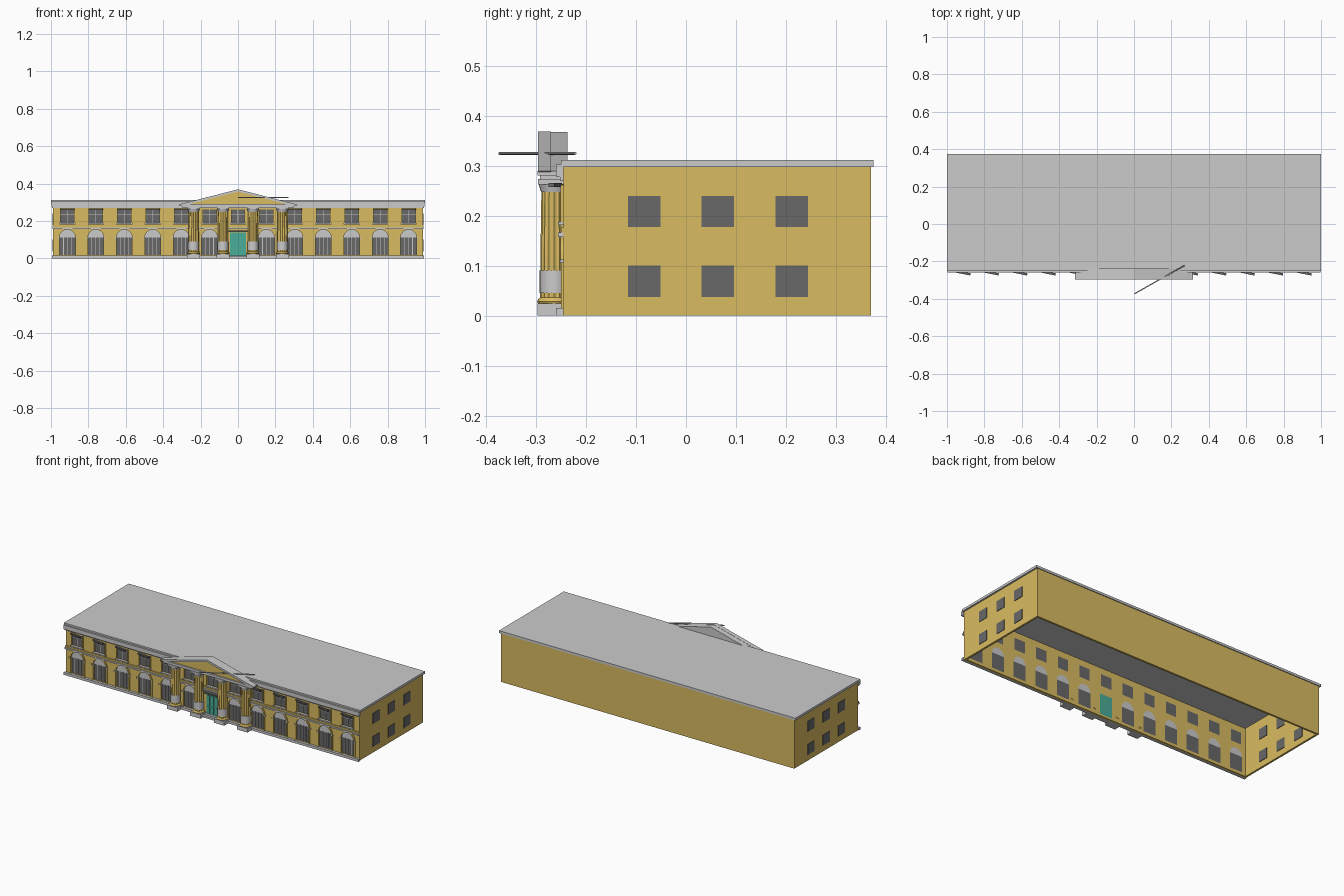
import bpy, bmesh, math
from mathutils import Matrix, Vector

if "Cube" in bpy.data.objects:
    bpy.data.objects.remove(bpy.data.objects["Cube"])


def material(name, rgb):
    m = bpy.data.materials.new(name)
    m.diffuse_color = (*rgb, 1)
    m.use_nodes = True
    m.node_tree.nodes["Principled BSDF"].inputs["Base Color"].default_value = m.diffuse_color
    return m


OCHRE = material("ochre_stucco", (0.70, 0.50, 0.12))
DARK = material("dark_glass", (0.14, 0.14, 0.14))
TEAL = material("teal_paint", (0.07, 0.42, 0.32))


def box(x0, x1, y0, y1, z0, z1):
    return [(x0, z0), (x1, z0), (x1, z1), (x0, z1)], y0, y1


def build(name, solids, mat=None):
    """One object from solids, each an (x, z) outline extruded from y0 to y1."""
    bm = bmesh.new()
    for outline, y0, y1 in solids:
        face = bm.faces.new([bm.verts.new((x, y0, z)) for x, z in outline])
        ext = bmesh.ops.extrude_face_region(bm, geom=[face], use_keep_orig=True)
        for v in ext["geom"]:
            if isinstance(v, bmesh.types.BMVert):
                v.co.y = y1
    bmesh.ops.recalc_face_normals(bm, faces=bm.faces)
    me = bpy.data.meshes.new(name)
    bm.to_mesh(me)
    bm.free()
    ob = bpy.data.objects.new(name, me)
    bpy.context.collection.objects.link(ob)
    if mat:
        me.materials.append(mat)
    return ob


def cut(ob, solids):
    """Cut openings through a wall."""
    cutter = build("opening_cutter", solids)
    cutter.hide_render = True
    mod = ob.modifiers.new("openings", "BOOLEAN")
    mod.operation, mod.solver, mod.object = "DIFFERENCE", "EXACT", cutter
    bpy.context.view_layer.objects.active = ob
    bpy.ops.object.modifier_apply(modifier=mod.name)
    bpy.data.objects.remove(cutter)


def half_circle(cx, cz, r, n=14):
    return [(cx + r * math.cos(math.pi * i / n), cz + r * math.sin(math.pi * i / n))
            for i in range(n + 1)]


def arch(cx, r, z0, zs):
    return [(cx - r, z0), (cx + r, z0)] + half_circle(cx, zs, r)


def lathe(name, profile, x, y, sides=24, mat=None, flute=1.0):
    """Turned part; flute < 1 pulls in every second vertex."""
    bm = bmesh.new()
    rings = []
    for r, z in profile:
        rings.append([bm.verts.new((
            x + r * (flute if i % 2 else 1) * math.cos(math.tau * i / sides),
            y + r * (flute if i % 2 else 1) * math.sin(math.tau * i / sides), z))
            for i in range(sides)])
    for a, b in zip(rings, rings[1:]):
        for i in range(sides):
            j = (i + 1) % sides
            bm.faces.new((a[i], a[j], b[j], b[i]))
    bm.faces.new(rings[0][::-1])
    bm.faces.new(rings[-1])
    me = bpy.data.meshes.new(name)
    bm.to_mesh(me)
    bm.free()
    ob = bpy.data.objects.new(name, me)
    bpy.context.collection.objects.link(ob)
    if mat:
        me.materials.append(mat)
    if flute == 1:
        for o in bpy.context.selected_objects:
            o.select_set(False)
        ob.select_set(True)
        bpy.context.view_layer.objects.active = ob
        bpy.ops.object.shade_smooth_by_angle(angle=math.radians(35))
    return ob


F, T = -0.245, 0.012                       # front wall face, wall thickness
BAYS = [i * 0.152 for i in range(-6, 7)]
WINDOW_BAYS = [x for x in BAYS if abs(x) > 0.01]
R, SPRING = 0.042, 0.112                   # arched window radius, spring height

# Walls: hollow shell, open underneath
front = build("front_wall", [box(-0.99, 0.99, F, F + T, 0, 0.3)], OCHRE)
cut(front, [(arch(x, R, 0.017, SPRING), F - 0.05, F + 0.05) for x in WINDOW_BAYS]
    + [box(-0.042, 0.042, F - 0.05, F + 0.05, 0.012, 0.138)]
    + [box(x - 0.036, x + 0.036, F - 0.05, F + 0.05, 0.188, 0.26) for x in BAYS])
build("back_wall", [box(-0.99, 0.99, 0.358, 0.37, 0, 0.3)], OCHRE)
for s, side in ((-1, "left"), (1, "right")):
    x0, x1 = sorted((s * 0.978, s * 0.99))
    build(side + "_wall", [box(x0, x1, F + T, 0.358, 0, 0.3)], OCHRE)
    x0, x1 = sorted((s * 0.975, s * 0.993))
    build(side + "_windows", [box(x0, x1, y - 0.0325, y + 0.0325, z, z + 0.063)
                              for y in (-0.084, 0.064, 0.212) for z in (0.037, 0.177)], DARK)

# Roof, cornice and horizontal bands
build("roof", [box(-1, 1, -0.25, 0.375, 0.298, 0.312)])
build("front_cornice", [box(-0.997, 0.997, -0.26, F, 0.278, 0.303),
                        box(-0.994, 0.994, -0.252, F, 0.27, 0.278)])
build("string_course", [box(-0.993, 0.993, -0.256, F, 0.157, 0.166)])
build("upper_wall_band", [box(-0.992, 0.992, -0.25, F, 0.166, 0.176)], OCHRE)
build("base_plinth", [box(-0.995, 0.995, -0.26, F, 0, 0.015)])

# Ground floor arched windows
build("arched_window_glass", [box(x - R, x + R, F + 0.006, F + T, 0.017, SPRING)
                              for x in WINDOW_BAYS], DARK)
build("arched_fanlights", [(half_circle(x, SPRING, R), F + 0.003, F + T) for x in WINDOW_BAYS])
build("arched_window_bars",
      [box(x + d - 0.0015, x + d + 0.0015, F + 0.002, F + 0.006, 0.017, SPRING)
       for x in WINDOW_BAYS for d in (-0.021, 0, 0.021)])
build("arch_surrounds",
      [(half_circle(x, SPRING, R + 0.009) + half_circle(x, SPRING, R)[::-1], -0.251, F)
       for x in WINDOW_BAYS], OCHRE)
build("arch_imposts", [box(x + s * 0.0485 - 0.0065, x + s * 0.0485 + 0.0065, -0.252, F, 0.105, 0.112)
                       for x in WINDOW_BAYS for s in (-1, 1)])
build("arch_piers", [box(x + s * 0.0465 - 0.0045, x + s * 0.0465 + 0.0045, -0.25, F, 0.015, 0.105)
                     for x in WINDOW_BAYS for s in (-1, 1)], OCHRE)

# Upper windows with frames, sills and skewed hoods
build("upper_window_glass", [box(x - 0.036, x + 0.036, F + 0.005, F + T, 0.188, 0.26)
                             for x in BAYS], DARK)
build("upper_window_bars",
      [box(x - 0.0015, x + 0.0015, F + 0.001, F + 0.005, 0.188, 0.26) for x in BAYS]
      + [box(x - 0.036, x + 0.036, F + 0.001, F + 0.005, 0.235, 0.238) for x in BAYS])
build("upper_window_frames",
      [box(x + s * 0.039 - 0.003, x + s * 0.039 + 0.003, -0.251, F, 0.188, 0.262)
       for x in BAYS for s in (-1, 1)], OCHRE)
build("upper_window_sills", [box(x - 0.043, x + 0.043, -0.256, F, 0.181, 0.188) for x in BAYS])
for x in BAYS:
    if abs(x) > 0.3:
        hood = build("window_hood", [box(-0.038, 0.038, -0.006, 0.006, -0.004, 0.004)], DARK)
        hood.matrix_world = Matrix.Translation((x, -0.262, 0.262)) @ Matrix.Rotation(-0.2, 4, "Z")

# Entrance door
build("door", [box(-0.042, 0.042, F + 0.002, F + T, 0.012, 0.138)], TEAL)
build("door_panels", [box(x - 0.008, x + 0.008, F - 0.001, F + 0.002, z0, z1)
                      for x in (-0.027, 0, 0.027) for z0, z1 in ((0.02, 0.06), (0.066, 0.128))], TEAL)
build("door_hood", [box(-0.05, 0.05, -0.262, F, 0.141, 0.149)], DARK)
build("door_step", [box(-0.05, 0.05, -0.275, F, 0, 0.012)])

# Portico columns
CY = -0.264
for x in (-0.237, -0.08, 0.08, 0.237):
    build("column_plinth", [box(x - 0.035, x + 0.035, -0.297, F, 0, 0.024)])
    lathe("column_base", [(0.032, 0.024), (0.034, 0.028), (0.032, 0.033), (0.028, 0.036)],
          x, CY, mat=OCHRE)
    lathe("column_shaft", [(0.028, 0.034), (0.0275, 0.12), (0.0255, 0.252)], x, CY,
          sides=32, mat=OCHRE, flute=0.92)
    lathe("column_band", [(0.029, 0.045), (0.029, 0.09)], x, CY)
    lathe("column_capital", [(0.0265, 0.248), (0.028, 0.253), (0.031, 0.263)], x, CY)
    build("column_abacus", [box(x - 0.033, x + 0.033, -0.296, F, 0.263, 0.274)])

# Entablature and pediment
build("entablature", [box(-0.30, 0.30, -0.292, F, 0.272, 0.281),
                      box(-0.312, 0.312, -0.297, -0.238, 0.281, 0.290)])
build("pediment_back", [([(-0.312, 0.288), (0.312, 0.288), (0, 0.368)], -0.27, -0.237)])
build("pediment_panel", [([(-0.28, 0.288), (0.28, 0.288), (0, 0.36)], -0.288, -0.27)], OCHRE)
build("raking_cornice", [([(s * 0.316, 0.288), (0, 0.369), (0, 0.357), (s * 0.268, 0.288)],
                          -0.296, -0.27) for s in (-1, 1)])

# Slanted pole crossing the pediment
a, b = Vector((0.002, -0.373, 0.325)), Vector((0.27, -0.222, 0.325))
pole = lathe("flag_pole", [(0.003, 0), (0.003, (b - a).length)], 0, 0, sides=10)
pole.matrix_world = Matrix.Translation(a) @ (b - a).to_track_quat("Z", "Y").to_matrix().to_4x4()
